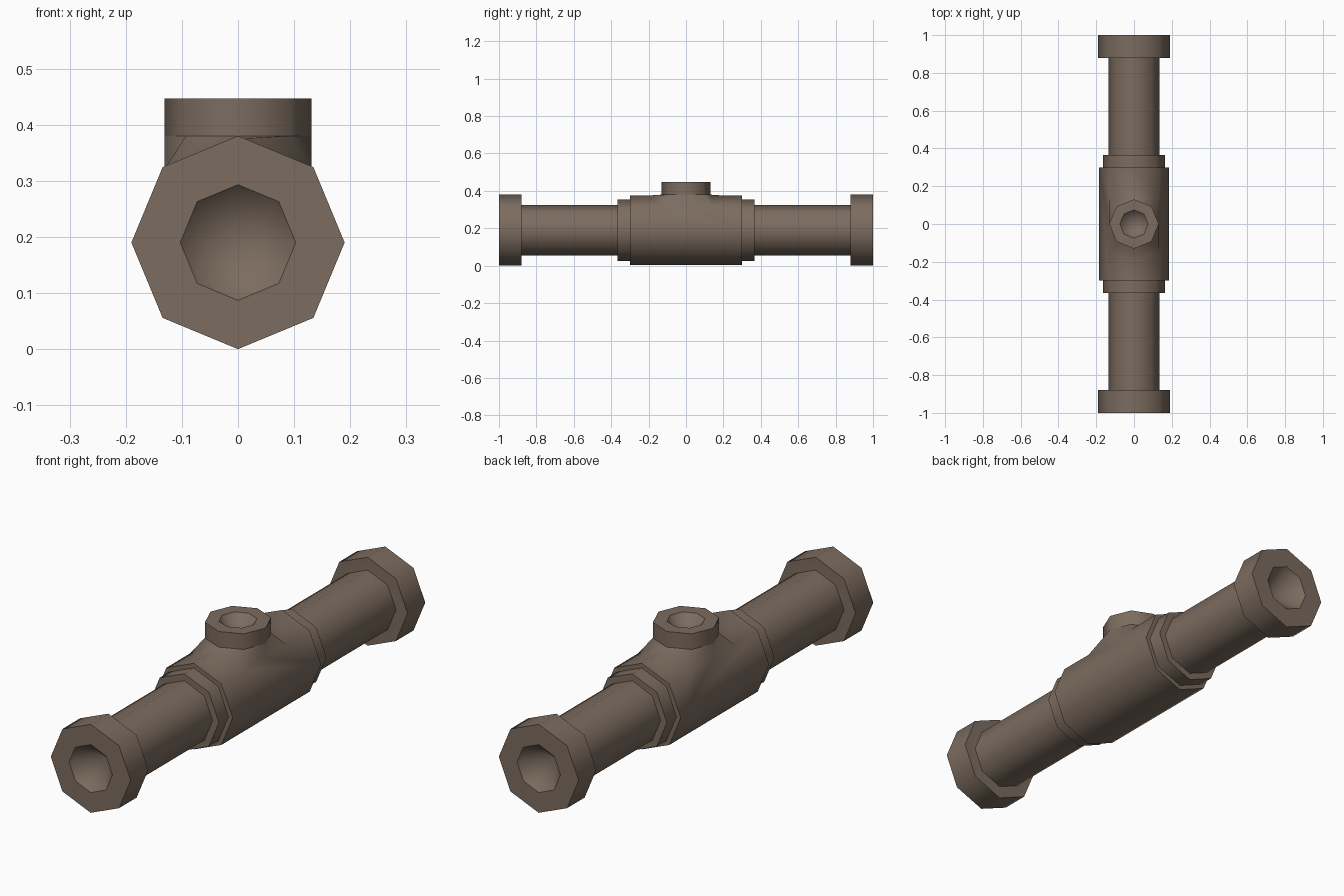
import bpy, bmesh, math
from mathutils import Matrix

if "Cube" in bpy.data.objects:
    bpy.data.objects.remove(bpy.data.objects["Cube"], do_unlink=True)

SIDES = 8
AXIS_Z = 0.19      # height of the pipe axis
BODY_R = 0.185

metal = bpy.data.materials.new("brown_metal")
metal.use_nodes = True
colour = (0.2, 0.15, 0.115, 1)
metal.diffuse_color = colour
metal.node_tree.nodes["Principled BSDF"].inputs["Base Color"].default_value = colour


def finish(name, bm):
    bmesh.ops.recalc_face_normals(bm, faces=bm.faces)
    mesh = bpy.data.meshes.new(name)
    bm.to_mesh(mesh)
    bm.free()
    mesh.materials.append(metal)
    ob = bpy.data.objects.new(name, mesh)
    bpy.context.collection.objects.link(ob)
    bpy.ops.object.select_all(action='DESELECT')
    ob.select_set(True)
    bpy.context.view_layer.objects.active = ob
    bpy.ops.object.shade_smooth_by_angle(angle=math.radians(47))


def lathe(name, profile, matrix):
    """Revolve (radius, height) points into an octagonal solid."""
    bm = bmesh.new()
    rings = []
    for r, h in profile:
        if r == 0:
            rings.append([bm.verts.new((0, 0, h))] * SIDES)
        else:
            angles = [math.tau * i / SIDES for i in range(SIDES)]
            rings.append([bm.verts.new((r * math.cos(a), r * math.sin(a), h)) for a in angles])
    for low, high in zip(rings, rings[1:]):
        for i in range(SIDES):
            j = (i + 1) % SIDES
            loop = dict.fromkeys((low[i], low[j], high[j], high[i]))
            bm.faces.new(list(loop))
    bm.transform(matrix)
    finish(name, bm)


# Both arms: collar, pipe and recessed end flange
for side, sign in (("front", 1), ("back", -1)):
    m = Matrix.Translation((0, 0, AXIS_Z)) @ Matrix.Rotation(sign * math.pi / 2, 4, 'X')
    lathe(side + "_collar", [(0, 0.28), (0.165, 0.28), (0.165, 0.365), (0, 0.365)], m)
    lathe(side + "_pipe", [(0, 0.35), (0.135, 0.35), (0.135, 0.885), (0, 0.885)], m)
    lathe(side + "_flange", [(0, 0.86), (0.13, 0.88), (0.19, 0.88), (0.19, 1),
                             (0.103, 1), (0, 0.89)], m)

# Branch outlet on top
lathe("branch_outlet", [(0, 0.34), (0.1, 0.38), (0.131, 0.38), (0.131, 0.447),
                        (0.075, 0.447), (0, 0.365)], Matrix.Identity(4))

# Central body, its top opened into a saddle that rises to the branch
bm = bmesh.new()
ends = []
for y in (-0.3, 0.3):
    ring = [math.tau * i / SIDES for i in range(SIDES)]
    ends.append([bm.verts.new((BODY_R * math.cos(a), y, AXIS_Z + BODY_R * math.sin(a)))
                 for a in ring])
front, back = ends
bm.faces.new(front)
bm.faces.new(back)

# Saddle rim and branch ring, both counted around from +x
edge_x = BODY_R * math.sqrt(0.5)
edge_z, ridge_z = AXIS_Z + edge_x, AXIS_Z + BODY_R
rim, neck = [], []
for i in range(SIDES):
    a = math.tau * i / SIDES
    c, s = math.cos(a), math.sin(a)
    on_ridge = abs(c) < 0.01
    x = 0 if on_ridge else math.copysign(edge_x, c)
    rim.append(bm.verts.new((x, s * 0.2, ridge_z if on_ridge else edge_z)))
    neck.append(bm.verts.new((0.131 * c, 0.131 * s, 0.38)))
for i in range(SIDES):
    j = (i + 1) % SIDES
    bm.faces.new((rim[i], rim[j], neck[j], neck[i]))

# Flat roof pieces between the saddle and the body ends
for end, first in ((back, 1), (front, 5)):
    r = rim[first:first + 3]
    e = end[1:4] if end is back else end[3:0:-1]
    for k in (0, 1):
        bm.faces.new((r[k], r[k + 1], e[k + 1], e[k]))

# Side walls, the upper two sharing the saddle rim
for i in range(SIDES):
    j = (i + 1) % SIDES
    if i == 0:
        bm.faces.new((front[0], back[0], back[1], rim[1], rim[0], rim[7], front[1]))
    elif i == 3:
        bm.faces.new((front[4], back[4], back[3], rim[3], rim[4], rim[5], front[3]))
    elif i > 3:
        bm.faces.new((front[i], front[j], back[j], back[i]))
finish("central_body", bm)
